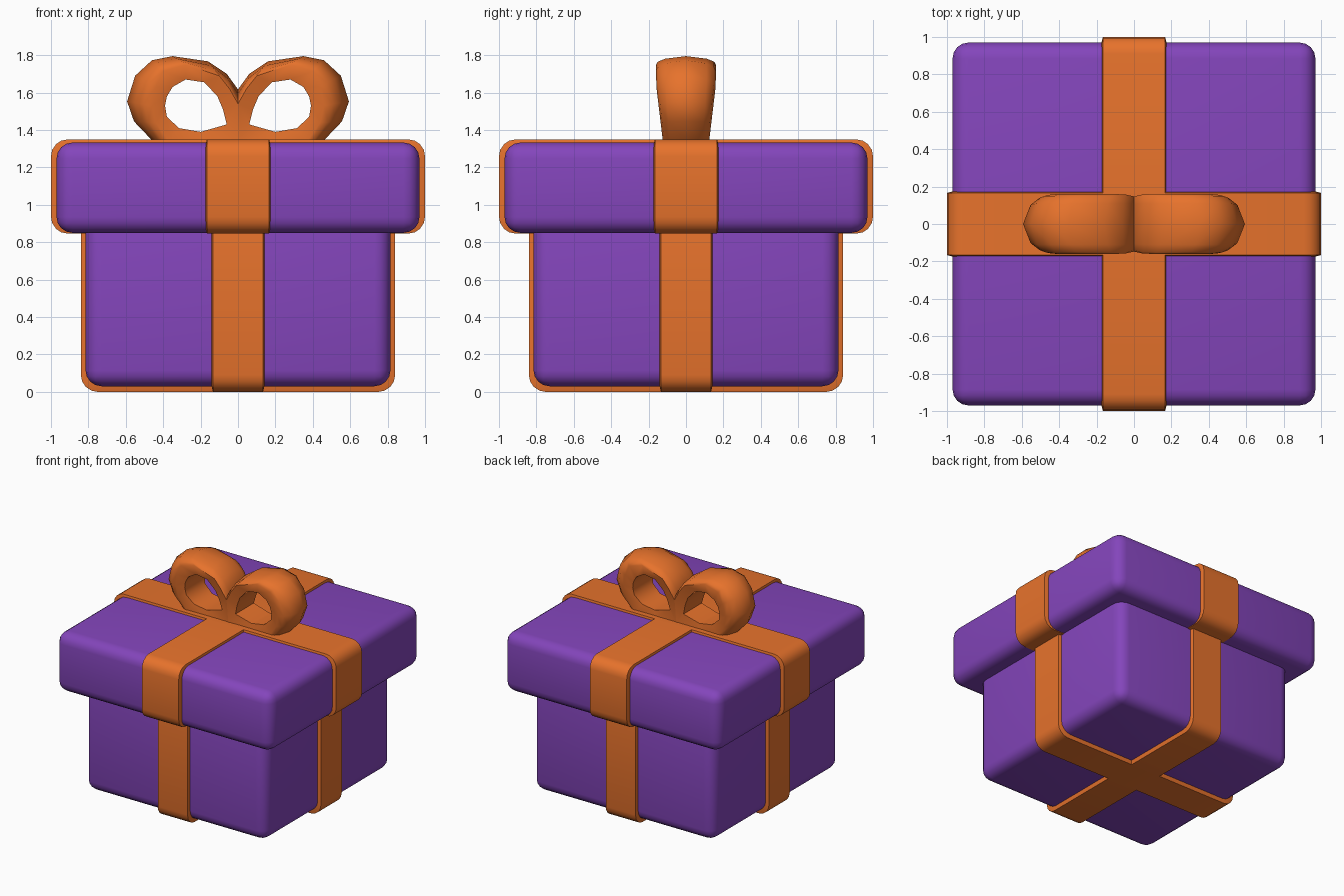
import bpy, bmesh
from math import cos, sin, pi
from mathutils import Vector

if "Cube" in bpy.data.objects:
    bpy.data.objects.remove(bpy.data.objects["Cube"])


def material(name, color):
    m = bpy.data.materials.new(name)
    m.diffuse_color = color
    m.use_nodes = True
    m.node_tree.nodes["Principled BSDF"].inputs["Base Color"].default_value = m.diffuse_color
    return m


PURPLE = material("purple_paper", (0.23, 0.06, 0.50, 1))
ORANGE = material("orange_ribbon", (0.80, 0.17, 0.025, 1))


def finish(name, bm, mat, angle=0.6):
    bmesh.ops.recalc_face_normals(bm, faces=bm.faces)
    me = bpy.data.meshes.new(name)
    bm.to_mesh(me)
    bm.free()
    me.materials.append(mat)
    ob = bpy.data.objects.new(name, me)
    bpy.context.collection.objects.link(ob)
    bpy.ops.object.select_all(action='DESELECT')
    ob.select_set(True)
    bpy.context.view_layer.objects.active = ob
    bpy.ops.object.shade_smooth_by_angle(angle=angle)
    return ob


def rounded_box(name, half, z0, z1, radius):
    bm = bmesh.new()
    bmesh.ops.create_cube(bm, size=1)
    for v in bm.verts:
        v.co = (v.co.x * 2 * half, v.co.y * 2 * half, z0 + (v.co.z + 0.5) * (z1 - z0))
    bmesh.ops.bevel(bm, geom=bm.edges[:], offset=radius, segments=4,
                    profile=0.5, affect='EDGES')
    return finish(name, bm, PURPLE)


def rounded_rect(half, z0, z1, r, seg=4):
    corners = [(half - r, z1 - r, 0), (r - half, z1 - r, 1),
               (r - half, z0 + r, 2), (half - r, z0 + r, 3)]
    return [(cx + r * cos((q + i / seg) * pi / 2), cz + r * sin((q + i / seg) * pi / 2))
            for cx, cz, q in corners for i in range(seg + 1)]


def bridge(bm, a, b):
    n = len(a)
    for i in range(n):
        bm.faces.new((a[i], a[(i + 1) % n], b[(i + 1) % n], b[i]))


# Ribbon band: rounded outline with slightly sloping side walls
def ribbon(name, half, z0, z1, width, along_x):
    bm = bmesh.new()
    outer = rounded_rect(half, z0, z1, 0.09)
    inner = rounded_rect(half - 0.035, z0 + 0.035, z1 - 0.035, 0.07)
    rings = []
    for outline, w in ((inner, -width - 0.009), (outer, -width),
                       (outer, width), (inner, width + 0.009)):
        rings.append([bm.verts.new((u, w, z) if along_x else (w, u, z))
                      for u, z in outline])
    for a, b in zip(rings, rings[1:]):
        bridge(bm, a, b)
    bm.faces.new(rings[0])
    bm.faces.new(rings[-1])
    return finish(name, bm, ORANGE)


# Box and lid
rounded_box("box_body", 0.815, 0.03, 0.95, 0.085)
rounded_box("lid", 0.97, 0.85, 1.333, 0.085)

# Crossed ribbons
for label, along_x in (("across", True), ("lengthwise", False)):
    ribbon("body_ribbon_" + label, 0.84, 0.0, 1.02, 0.134, along_x)
    ribbon("lid_ribbon_" + label, 1.0, 0.846, 1.35, 0.166, along_x)

# Bow loop outlines: outer crest, front edge and hole (right half)
CREST = [(0, 1.33), (0, 1.617), (0.06, 1.70), (0.16, 1.767), (0.35, 1.795), (0.46, 1.773),
         (0.55, 1.69), (0.593, 1.553), (0.556, 1.446), (0.45, 1.335), (0.2, 1.33)]
EDGE = [(0, 1.33), (0, 1.54), (0.045, 1.62), (0.10, 1.69), (0.28, 1.75), (0.40, 1.715),
        (0.44, 1.63), (0.46, 1.53), (0.44, 1.44), (0.37, 1.34), (0.2, 1.33)]
HOLE = [(0.06, 1.43), (0.08, 1.51), (0.11, 1.58), (0.18, 1.655), (0.28, 1.67), (0.35, 1.63),
        (0.38, 1.58), (0.39, 1.53), (0.38, 1.47), (0.315, 1.41), (0.2, 1.39)]


def blend(a, b, t):
    return [tuple(Vector(p).lerp(Vector(q), t)) for p, q in zip(a, b)]


half_section = [(blend(CREST, EDGE, 0.3), 0.11), (blend(CREST, EDGE, 0.65), 0.15),
                (EDGE, 0.16), (HOLE, 0.14)]
section = [(CREST, 0)] + half_section + [(o, -y) for o, y in reversed(half_section)]

bm = bmesh.new()
rings = []
for outline, y in section:
    # the loops get narrower towards the lid
    rings.append([bm.verts.new((x, y * min(1, 0.78 + (z - 1.35) * 0.75), z))
                  for x, z in outline])
for i in range(len(rings)):
    bridge(bm, rings[i], rings[(i + 1) % len(rings)])
bow = finish("bow", bm, ORANGE, 0.7)
mirror = bow.modifiers.new("mirror", 'MIRROR')
mirror.use_axis[0] = True
mirror.use_mirror_merge = False
